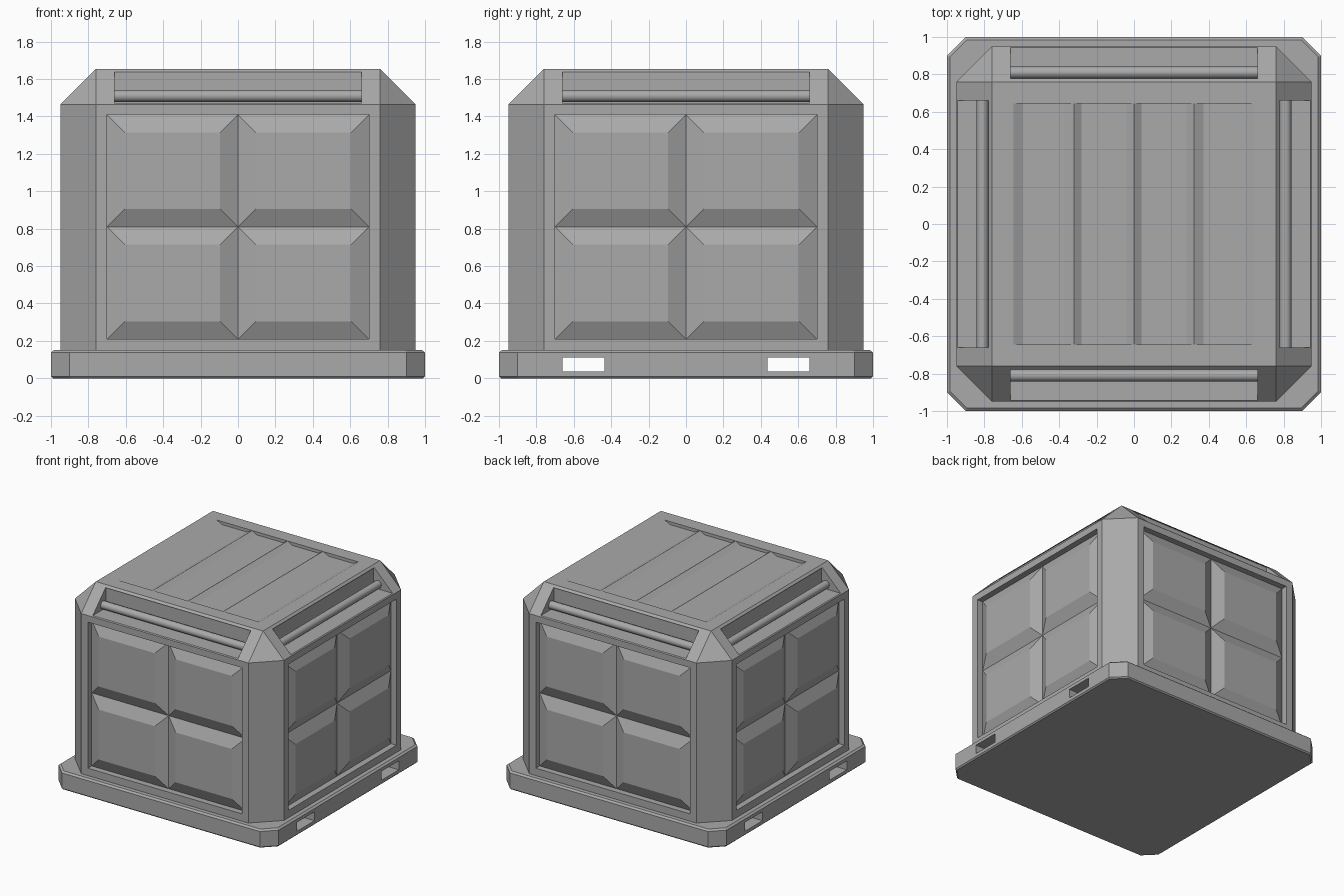
import bpy, bmesh, math
from mathutils import Matrix

cube = bpy.data.objects.get("Cube")
if cube:
    bpy.data.objects.remove(cube, do_unlink=True)

grey = bpy.data.materials.new("grey_metal")
grey.use_nodes = True
COLOUR = (0.4, 0.4, 0.4, 1)
grey.diffuse_color = COLOUR
grey.node_tree.nodes["Principled BSDF"].inputs["Base Color"].default_value = COLOUR


def finish(name, bm):
    bmesh.ops.recalc_face_normals(bm, faces=bm.faces)
    mesh = bpy.data.meshes.new(name)
    bm.to_mesh(mesh)
    bm.free()
    mesh.materials.append(grey)
    obj = bpy.data.objects.new(name, mesh)
    bpy.context.collection.objects.link(obj)
    return obj


def octagon(half, flat, z):
    """Square outline with cut corners; flat is half the straight edge."""
    pts = []
    for i in range(4):
        turn = Matrix.Rotation(i * math.pi / 2, 3, 'Z')
        pts += [turn @ p for p in (Matrix(((half, -flat, z), (half, flat, z), (0, 0, 0))))[:2]]
    return pts


def loft(name, rings):
    """Skin a stack of outlines and cap both ends."""
    bm = bmesh.new()
    loops = [[bm.verts.new(p) for p in ring] for ring in rings]
    for a, b in zip(loops, loops[1:]):
        for i in range(len(a)):
            j = (i + 1) % len(a)
            bm.faces.new((a[i], a[j], b[j], b[i]))
    bm.faces.new(loops[0])
    bm.faces.new(loops[-1])
    bmesh.ops.remove_doubles(bm, verts=bm.verts, dist=0.0005)
    return finish(name, bm)


def box(name, lo, hi):
    (x0, y0, z0), (x1, y1, z1) = lo, hi
    outline = ((x0, y0), (x1, y0), (x1, y1), (x0, y1))
    return loft(name, [[(x, y, z) for x, y in outline] for z in (z0, z1)])


def spin(obj, quarter):
    obj.data.transform(Matrix.Rotation(quarter * math.pi / 2, 4, 'Z'))
    return obj


def cut(target, cutter):
    mod = target.modifiers.new("cut", 'BOOLEAN')
    mod.operation = 'DIFFERENCE'
    mod.solver = 'EXACT'
    mod.object = cutter
    bpy.context.view_layer.objects.active = target
    bpy.ops.object.modifier_apply(modifier=mod.name)
    bpy.data.objects.remove(cutter, do_unlink=True)


# Pallet base with two fork tunnels
base = loft("pallet_base", [octagon(0.99, 0.895, 0), octagon(1, 0.9, 0.01),
                            octagon(1, 0.9, 0.137), octagon(0.985, 0.893, 0.15)])
for lo, hi in ((-0.66, -0.435), (0.435, 0.66)):
    cut(base, box("fork_tunnel", (-1.2, lo, 0.037), (1.2, hi, 0.11)))

# Body with sloped shoulders
WIDE, FLAT, SHOULDER, TOP = 0.95, 0.76, 1.465, 1.655
body = loft("crate_body", [octagon(WIDE, FLAT, 0.15), octagon(WIDE, FLAT, SHOULDER),
                           octagon(FLAT, FLAT, TOP)])

# Panel recess and handle step on each side
DEPTH, HALF, LOW, HIGH = 0.05, 0.7, 0.21, 1.41
for q in range(4):
    cut(body, spin(box("panel_recess", (-HALF, -1.2, LOW), (HALF, DEPTH - WIDE, HIGH)), q))
    cut(body, spin(box("handle_step", (-0.66, -1.2, 1.472), (0.66, -0.768, 1.638)), q))

# Lid troughs: gentle outer slopes, steeper ones beside the ridges
for x0, x1, x2, x3 in ((-0.645, -0.595, -0.372, -0.322), (-0.32, -0.28, -0.04, -0.001),
                       (0.001, 0.04, 0.28, 0.32), (0.322, 0.372, 0.595, 0.645)):
    profile = ((x0, TOP + 0.05), (x0, TOP), (x1, TOP - 0.025),
               (x2, TOP - 0.025), (x3, TOP), (x3, TOP + 0.05))
    cut(body, loft("lid_trough", [[(x, y, z) for x, z in profile] for y in (-0.645, 0.645)]))


# Raised pillow tiles, four to a side
def pillow_tiles(name):
    bm = bmesh.new()
    mid, bevel, rise = (LOW + HIGH) / 2, 0.095, 0.045
    for x0, x1 in ((-HALF, 0), (0, HALF)):
        for z0, z1 in ((LOW, mid), (mid, HIGH)):
            rings = []
            for inset, y in ((0, DEPTH - WIDE), (bevel, DEPTH - WIDE - rise)):
                a, b, c, d = x0 + inset, x1 - inset, z0 + inset, z1 - inset
                rings.append([bm.verts.new((x, y, z)) for x, z in ((a, c), (b, c), (b, d), (a, d))])
            back, front = rings
            bm.faces.new(front)
            for i in range(4):
                j = (i + 1) % 4
                bm.faces.new((back[i], back[j], front[j], front[i]))
    return finish(name, bm)


# Grab bar lying in the handle step
def grab_bar(name):
    bm = bmesh.new()
    place = Matrix.Translation((0, -0.81, 1.51)) @ Matrix.Rotation(math.pi / 2, 4, 'Y')
    bmesh.ops.create_cone(bm, cap_ends=True, segments=12, radius1=0.032, radius2=0.032,
                          depth=1.32, matrix=place)
    obj = finish(name, bm)
    for face in obj.data.polygons:
        face.use_smooth = len(face.vertices) == 4
    return obj


for q, side in enumerate(("front", "left", "back", "right")):
    spin(pillow_tiles(side + "_tiles"), q)
    spin(grab_bar(side + "_grab_bar"), q)
